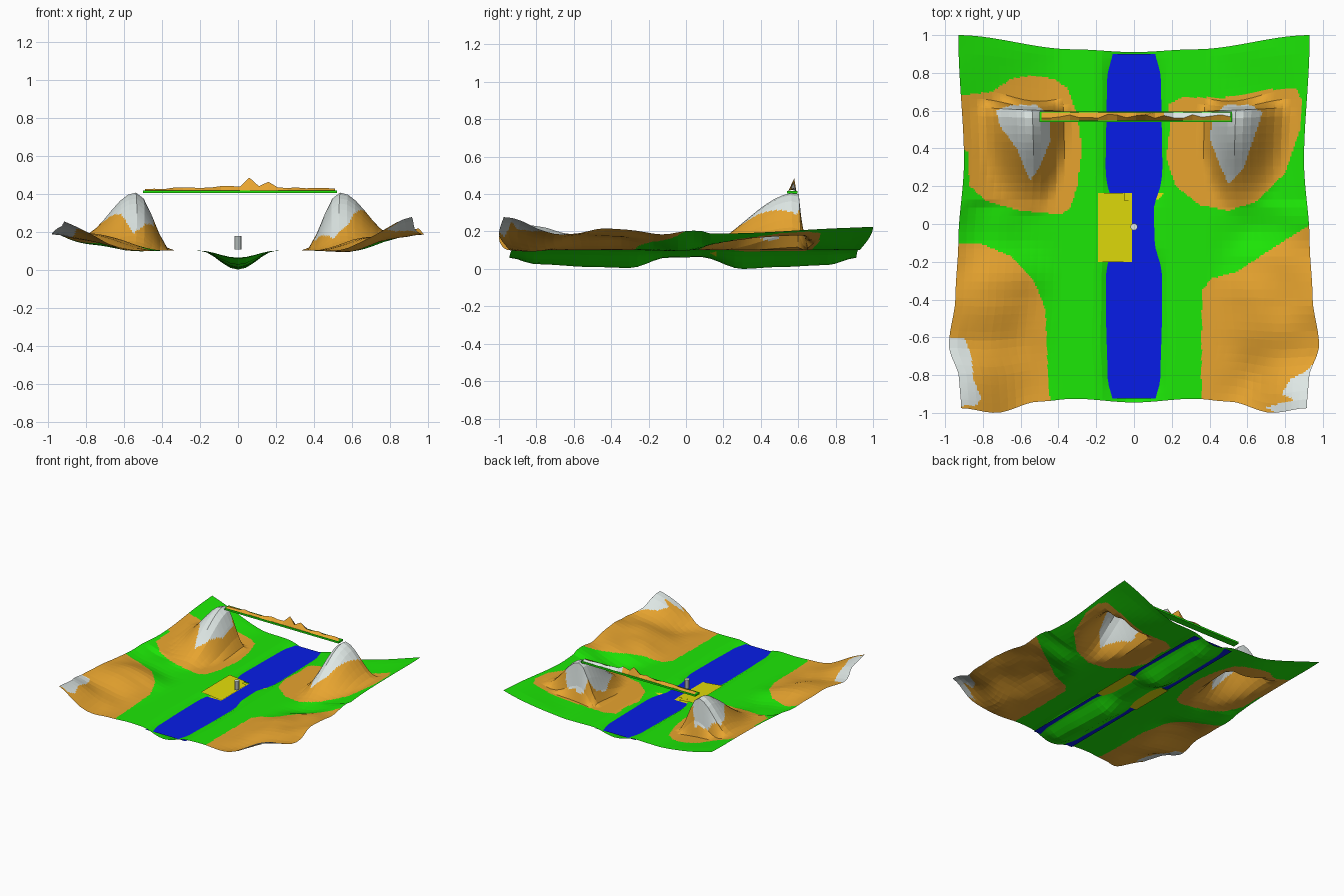
import bpy, bmesh, math, random
from mathutils import Vector, noise

if "Cube" in bpy.data.objects:
    bpy.data.objects.remove(bpy.data.objects["Cube"])

random.seed(4)

def material(name, rgb):
    m = bpy.data.materials.new(name)
    m.diffuse_color = (*rgb, 1)
    m.use_nodes = True
    m.node_tree.nodes["Principled BSDF"].inputs["Base Color"].default_value = m.diffuse_color
    return m

GRASS = material("grass green", (0.012, 0.80, 0.002))
EARTH = material("earth orange", (0.84, 0.39, 0.03))
ROCK = material("rock grey", (0.74, 0.81, 0.79))
WATER = material("water blue", (0.002, 0.012, 0.80))
SAND = material("sand yellow", (0.76, 0.72, 0.003))

def finish(bm, name, mats):
    me = bpy.data.meshes.new(name)
    bm.to_mesh(me)
    bm.free()
    for m in mats:
        me.materials.append(m)
    ob = bpy.data.objects.new(name, me)
    bpy.context.collection.objects.link(ob)
    return ob

def lerp_table(t, table):
    if t <= table[0][0]:
        return table[0][1]
    for (a, fa), (b, fb) in zip(table, table[1:]):
        if t <= b:
            s = (t - a) / (b - a)
            return fa + (fb - fa) * s * s * (3 - 2 * s)
    return table[-1][1]

def bump(r):
    return 0.5 * (1 + math.cos(math.pi * min(abs(r), 1)))

def inside(x, y, poly):
    hit = False
    for (ax, ay), (bx, by) in zip(poly, poly[1:] + poly[:1]):
        if (ay > y) != (by > y) and x < ax + (y - ay) * (bx - ax) / (by - ay):
            hit = not hit
    return hit

# Outline of the land and bed depth of the river
HALF_WIDTH = [(-1, .915), (-.85, .925), (-.67, .98), (-.4, .945), (-.1, .93), (.35, .90), (1, .93)]
BACK = [(0, .91), (.35, .925), (1, 1)]
FRONT = [(0, -.945), (.35, -.925), (.55, -.94), (.8, -1), (1, -.975)]
BED = [(-.95, .04), (-.8, .075), (-.5, .09), (-.3, .095), (-.1, .04), (.08, .037), (.3, .10),
       (.5, .09), (.75, .08), (.92, .04)]

def height(x, y):
    ax = abs(x)
    # rising outer rim
    t = max(0, ax - .4) / .5
    power = 2 - .7 * min(1, max(0, (y - .6) / .3))
    z = .1 + (.08 + .036 * max(0, y)) * min(t, 1.1) ** power
    # back mountains: gentle front, cliff at the rear
    dx, dy = ax - .535, y - .595
    r = math.hypot(dx / (.32 if dx > 0 else .19), dy / (.09 if dy > 0 else .56))
    z += .305 * bump(r) * (1 - .2 * min(t, 1) ** 2)
    # front corner hills
    z += .08 * bump(math.hypot(ax - .9, y + 1) / .35)
    z += .04 * bump(math.hypot((ax - .72) / .35, (y + .42) / .42))
    if ax > .4:
        z += .03 * min(1, (ax - .4) / .2) * noise.noise(Vector((x * 4, y * 5, 1.7))) * (y < .1)
    # river bed
    return z - lerp_table(y, BED) * bump(ax / .205)

# Painted zones seen from above
EARTH_ZONES = [
    [(-.92, .68), (-.75, .70), (-.65, .77), (-.55, .785), (-.43, .77), (-.35, .72), (-.30, .57), (-.275, .4),
     (-.30, .2), (-.34, .08), (-.39, .05), (-.6, .07), (-.78, .12), (-.87, .2), (-.88, .38), (-.92, .4)],
    [(.18, .63), (.25, .67), (.5, .67), (.7, .71), (.86, .72), (.89, .65), (.88, .5), (.8, .27),
     (.65, .12), (.5, .07), (.35, .1), (.22, .2), (.17, .35), (.19, .5)],
    [(-1.1, -.1), (-.82, -.1), (-.65, -.17), (-.53, -.3), (-.47, -.45), (-.45, -.9), (-.38, -1.1), (-1.1, -1.1)],
    [(1.1, .02), (.92, -.01), (.7, -.15), (.55, -.25), (.41, -.29), (.36, -.35), (.355, -1.1), (1.1, -1.1)],
]
ROCK_ZONES = [
    [(-.73, .6), (-.65, .63), (-.52, .63), (-.45, .58), (-.44, .45), (-.5, .3), (-.55, .23), (-.62, .4), (-.71, .52)],
    [(.42, .57), (.48, .63), (.62, .63), (.68, .59), (.65, .5), (.58, .3), (.5, .21), (.46, .3), (.4, .45)],
    [(-1.1, -.6), (-.9, -.6), (-.86, -.7), (-.85, -.82), (-.81, -.92), (-.83, -.96), (-1.1, -.97)],
    [(1.1, -.68), (.96, -.73), (.91, -.78), (.83, -.82), (.78, -.9), (.85, -.93), (.7, -.97), (.9, -1.1)],
]
SAND_ZONES = [[(.09, .165), (.16, .165), (.125, .125)]]

def paint(x, y):
    for index, zones in ((3, SAND_ZONES), (2, ROCK_ZONES), (1, EARTH_ZONES)):
        if any(inside(x, y, p) for p in zones):
            return index
    return 0

# Terrain: coarse facets, then split finely so the painted borders are crisp
bm = bmesh.new()
bmesh.ops.create_grid(bm, x_segments=44, y_segments=44, size=1)
for v in bm.verts:
    a, b = v.co.x, v.co.y
    x = a * lerp_table(b, HALF_WIDTH)
    edge = lerp_table(abs(a), BACK) if b > 0 else -lerp_table(abs(a), FRONT)
    y = b * (.95 + (edge - .95) * abs(b) ** 2)
    z = height(x, y)
    # steepen the cliff behind each peak
    y -= .04 * bump((abs(x) - .535) / .28) * bump((y - .68) / .085)
    v.co = (x, y, z)
bmesh.ops.subdivide_edges(bm, edges=bm.edges[:], cuts=4, use_grid_fill=True)
for f in bm.faces:
    c = f.calc_center_median()
    f.material_index = paint(c.x, c.y)
finish(bm, "terrain", [GRASS, EARTH, ROCK, SAND])

def plate(name, mat, corners_list):
    bm = bmesh.new()
    for corners in corners_list:
        bm.faces.new([bm.verts.new(p) for p in corners])
    finish(bm, name, [mat])

def flat(x0, x1, y0, y1, z0, z1):
    return ((x0, y0, z0), (x1, y0, z1), (x1, y1, z1), (x0, y1, z0))

# Water sheet, running on under the banks and around the sand bank
Z = .082
plate("river_water", WATER, [flat(-.01, .18, -.925, .9, Z, Z),
                             flat(-.18, -.01, -.925, -.2, Z, Z),
                             flat(-.18, -.01, .165, .9, Z, Z)])
# Sand: sloping bank above the water, flat sheet just beneath it
plate("sand_bank", SAND, [flat(-.19, -.01, -.2, .125, .104, .085),
                          flat(-.19, -.05, .125, .165, .104, .089)])
plate("sand_bed", SAND, [flat(-.19, .19, -.2, .165, .079, .079)])

# Bridge deck between the two peaks
bm = bmesh.new()
bmesh.ops.create_cube(bm, size=1)
for v in bm.verts:
    v.co = (.01 + v.co.x * 1.02, .568 + v.co.y * .056, .409 + v.co.z * .014)
finish(bm, "bridge_deck", [GRASS])

# Jagged earth ridge along the bridge, turning to rock on its right rear side
bm = bmesh.new()
rows = []
for i in range(21):
    x = -.49 + i * .05
    top = .426 + .012 * math.exp(-(x / .25) ** 2) + random.uniform(-.004, .004)
    top += .045 * bump((x - .06) / .05) + .028 * bump((x - .165) / .045)
    rows.append([bm.verts.new(p) for p in
                 ((x, .547, .416), (x, .57 + random.uniform(-.012, .012), top), (x, .59, .416))])
for p, q in zip(rows, rows[1:]):
    for j in range(2):
        f = bm.faces.new((p[j], q[j], q[j + 1], p[j + 1]))
        f.material_index = int(j == 1 and p[0].co.x > .15)
finish(bm, "bridge_ridge", [EARTH, ROCK])

# Small standing pillar in the river
bm = bmesh.new()
bmesh.ops.create_cone(bm, cap_ends=True, segments=10, radius1=.019, radius2=.019, depth=.07)
bmesh.ops.translate(bm, verts=bm.verts, vec=(0, -.015, .142))
finish(bm, "pillar", [ROCK])
